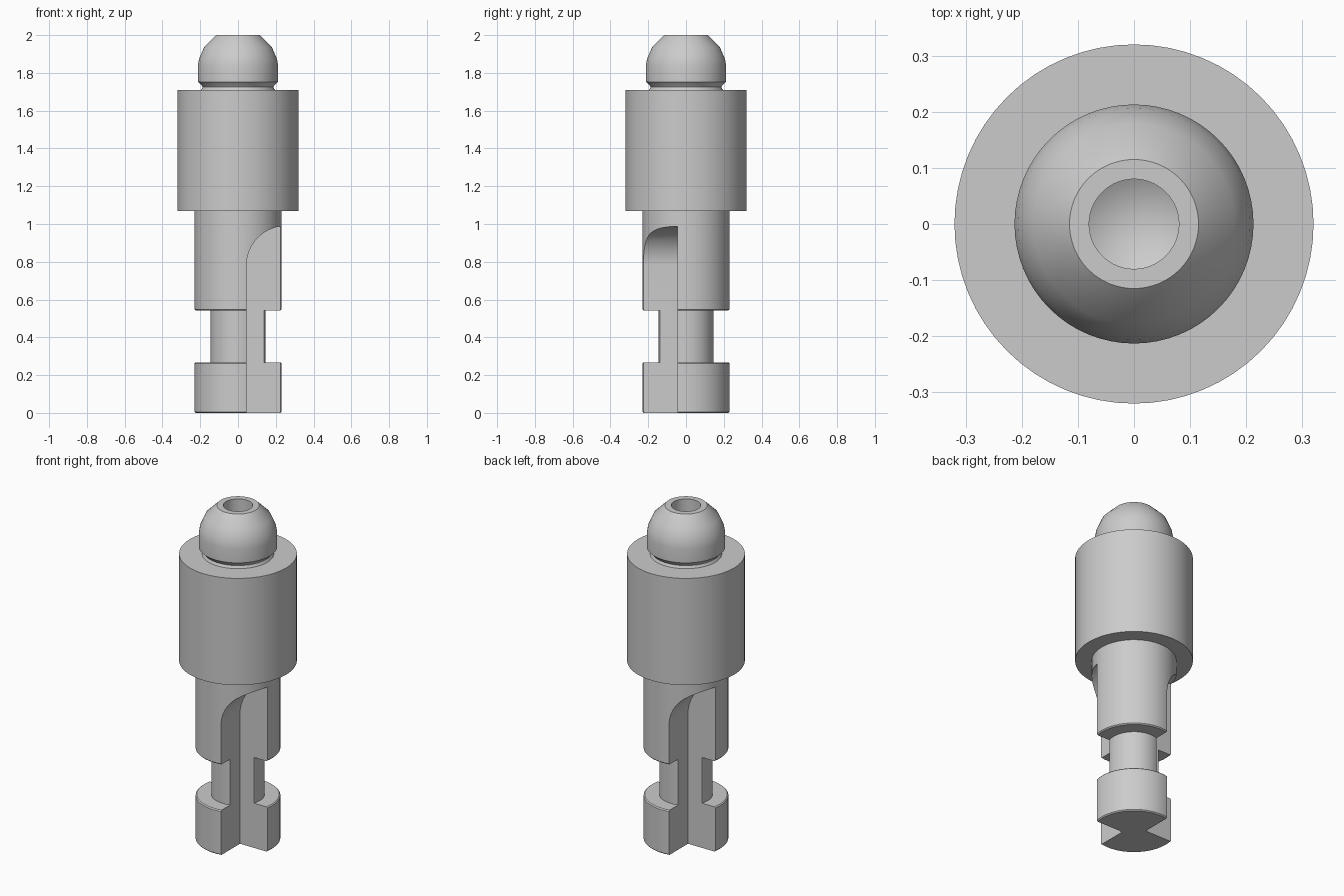
import bpy, bmesh, math
from mathutils import Matrix, Vector

if "Cube" in bpy.data.objects:
    bpy.data.objects.remove(bpy.data.objects["Cube"])

steel = bpy.data.materials.new("grey steel")
steel.diffuse_color = (0.6, 0.6, 0.6, 1)
steel.use_nodes = True
steel.node_tree.nodes["Principled BSDF"].inputs["Base Color"].default_value = steel.diffuse_color


def add_object(name, bm):
    bmesh.ops.recalc_face_normals(bm, faces=bm.faces)
    mesh = bpy.data.meshes.new(name)
    bm.to_mesh(mesh)
    bm.free()
    mesh.materials.append(steel)
    obj = bpy.data.objects.new(name, mesh)
    bpy.context.collection.objects.link(obj)
    return obj


def smooth(obj, angle):
    bpy.ops.object.select_all(action='DESELECT')
    obj.select_set(True)
    bpy.context.view_layer.objects.active = obj
    bpy.ops.object.shade_smooth_by_angle(angle=math.radians(angle))


def lathe(name, profile, steps=64):
    """Revolve (radius, height) points around the z axis."""
    bm = bmesh.new()
    verts = [bm.verts.new((r, 0, z)) for r, z in profile]
    edges = [bm.edges.new(p) for p in zip(verts, verts[1:])]
    bmesh.ops.spin(bm, geom=verts + edges, cent=(0, 0, 0), axis=(0, 0, 1),
                   angle=math.tau, steps=steps, use_merge=False)
    bmesh.ops.remove_doubles(bm, verts=bm.verts, dist=1e-4)
    return add_object(name, bm)


# Shaft: foot, narrow neck and upper barrel, with small chamfers
R, NECK, C = 0.23, 0.145, 0.006
shaft = lathe("shaft", [
    (0, 0), (R - C, 0), (R, C), (R, 0.268 - C), (R - C, 0.268), (NECK, 0.268),
    (NECK, 0.542), (R - C, 0.542), (R, 0.542 + C), (R, 1.07), (0, 1.07)])

# Two opposite quarter slots, each running out in an arc at the top
WEB, ARC, TOP = 0.045, 0.21, 0.99
outline = [(0.5, -0.1), (WEB, -0.1)]
for i in range(17):
    a = math.pi - i / 16 * math.pi / 2
    outline.append((WEB + ARC + ARC * math.cos(a), TOP - ARC + ARC * math.sin(a)))
outline.append((0.5, TOP))

for side in range(2):
    bm = bmesh.new()
    face = bm.faces.new([bm.verts.new((x, -WEB, z)) for x, z in outline])
    ext = bmesh.ops.extrude_face_region(bm, geom=[face], use_keep_orig=True)
    moved = [g for g in ext["geom"] if isinstance(g, bmesh.types.BMVert)]
    bmesh.ops.translate(bm, vec=Vector((0, -0.5, 0)), verts=moved)
    bmesh.ops.rotate(bm, cent=(0, 0, 0), verts=bm.verts,
                     matrix=Matrix.Rotation(side * math.pi, 3, 'Z'))
    cutter = add_object("slot_cutter", bm)
    cutter.hide_render = True
    mod = shaft.modifiers.new("slot", 'BOOLEAN')
    mod.operation, mod.solver, mod.object = 'DIFFERENCE', 'EXACT', cutter
    bpy.context.view_layer.objects.active = shaft
    bpy.ops.object.modifier_apply(modifier=mod.name)
    bpy.data.objects.remove(cutter)

# Open the shaft where it meets the collar
bm = bmesh.new()
bm.from_mesh(shaft.data)
hidden = [f for f in bm.faces if f.calc_center_median().z > 1.069]
bmesh.ops.delete(bm, geom=hidden, context='FACES')
bm.to_mesh(shaft.data)
bm.free()
smooth(shaft, 30)

# Collar: wide sleeve
collar = lathe("collar", [(R, 1.07), (0.32, 1.07), (0.32, 1.71), (0.195, 1.71)])
smooth(collar, 30)

# Head: domed tip with a groove below and a drilled hole with a conical bottom
head = lathe("head", [
    (0.195, 1.71), (0.187, 1.725), (0.192, 1.733), (0.213, 1.753), (0.213, 1.835),
    (0.206, 1.875), (0.179, 1.937), (0.115, 2.0),
    (0.08, 2.0), (0.08, 1.8), (0, 1.755)])
smooth(head, 38)
